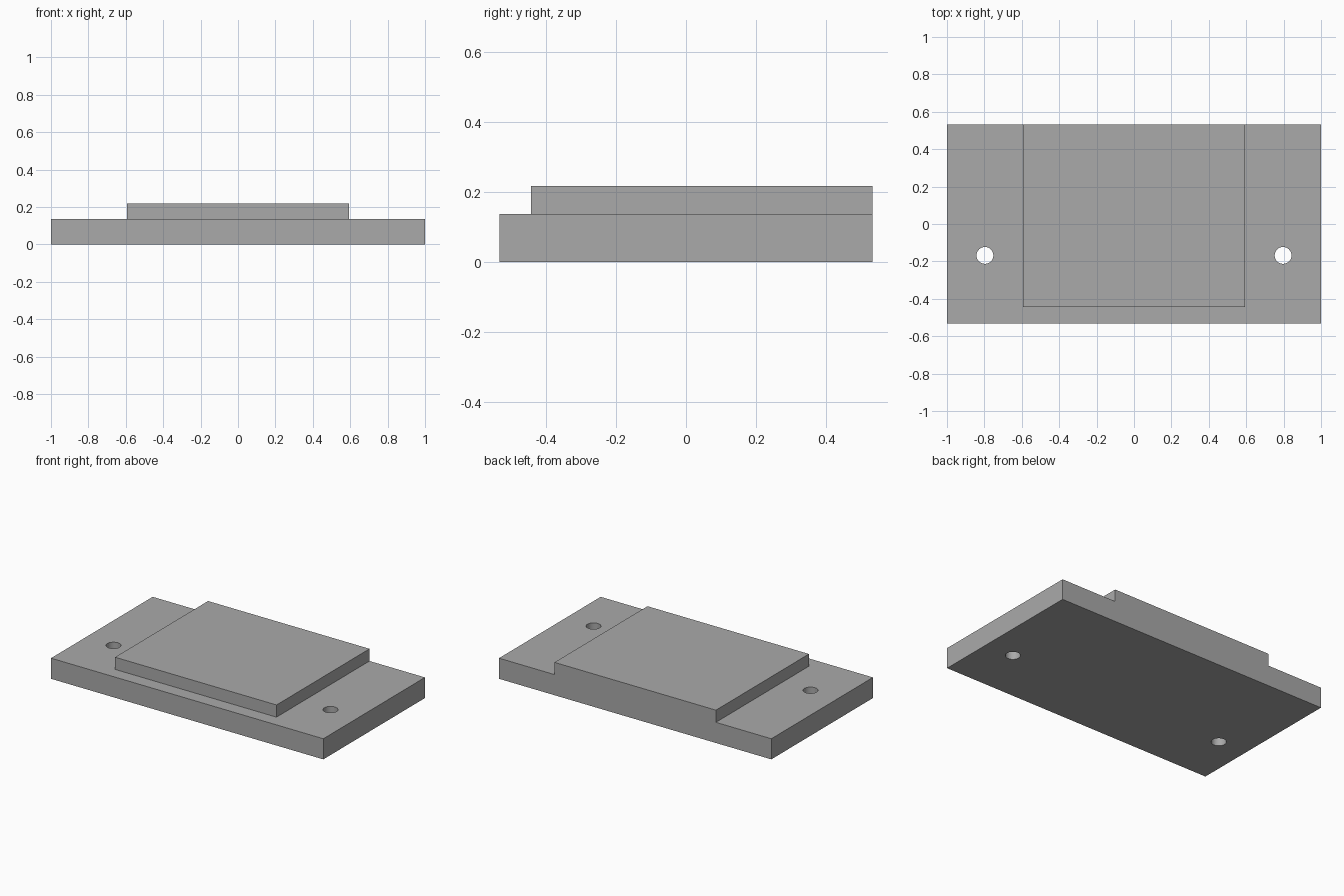
import bpy

default_cube = bpy.data.objects.get("Cube")
if default_cube:
    bpy.data.objects.remove(default_cube, do_unlink=True)

HALF_DEPTH = 0.533
BASE_TOP, PAD_TOP = 0.137, 0.218
PAD_FRONT, PAD_HALF_WIDTH = -0.443, 0.593
HOLE_X, HOLE_Y, HOLE_RADIUS = 0.797, -0.168, 0.045

grey = bpy.data.materials.new("plain grey")
grey.use_nodes = True
colour = (0.4, 0.4, 0.4, 1)
grey.diffuse_color = colour
grey.node_tree.nodes["Principled BSDF"].inputs["Base Color"].default_value = colour


def box(name, low, high):
    """Box spanning two opposite corners."""
    centre = [(a + b) / 2 for a, b in zip(low, high)]
    bpy.ops.mesh.primitive_cube_add(size=1, location=centre)
    obj = bpy.context.object
    obj.name = name
    obj.scale = [b - a for a, b in zip(low, high)]
    bpy.ops.object.transform_apply(location=True, rotation=False, scale=True)
    obj.data.materials.append(grey)
    return obj


def combine(target, tool, operation):
    """Apply a boolean and remove the helper."""
    mod = target.modifiers.new(operation.lower(), "BOOLEAN")
    mod.operation = operation
    mod.solver = "EXACT"
    mod.object = tool
    bpy.context.view_layer.objects.active = target
    bpy.ops.object.modifier_apply(modifier=mod.name)
    bpy.data.objects.remove(tool, do_unlink=True)


# Base plate with the raised pad flush at the back
plate = box("mounting_plate", (-1, -HALF_DEPTH, 0), (1, HALF_DEPTH, BASE_TOP))
pad = box("raised_pad", (-PAD_HALF_WIDTH, PAD_FRONT, BASE_TOP / 2),
          (PAD_HALF_WIDTH, HALF_DEPTH, PAD_TOP))
combine(plate, pad, "UNION")

# Screw holes through both wings
for side in (-1, 1):
    bpy.ops.mesh.primitive_cylinder_add(
        vertices=32, radius=HOLE_RADIUS, depth=1,
        location=(side * HOLE_X, HOLE_Y, 0))
    cutter = bpy.context.object
    cutter.name = "hole_cutter"
    cutter.hide_render = True
    cutter.data.materials.append(grey)
    combine(plate, cutter, "DIFFERENCE")

# Round hole walls, crisp outer edges
bpy.ops.object.select_all(action="DESELECT")
plate.select_set(True)
bpy.context.view_layer.objects.active = plate
bpy.ops.object.shade_smooth_by_angle()
